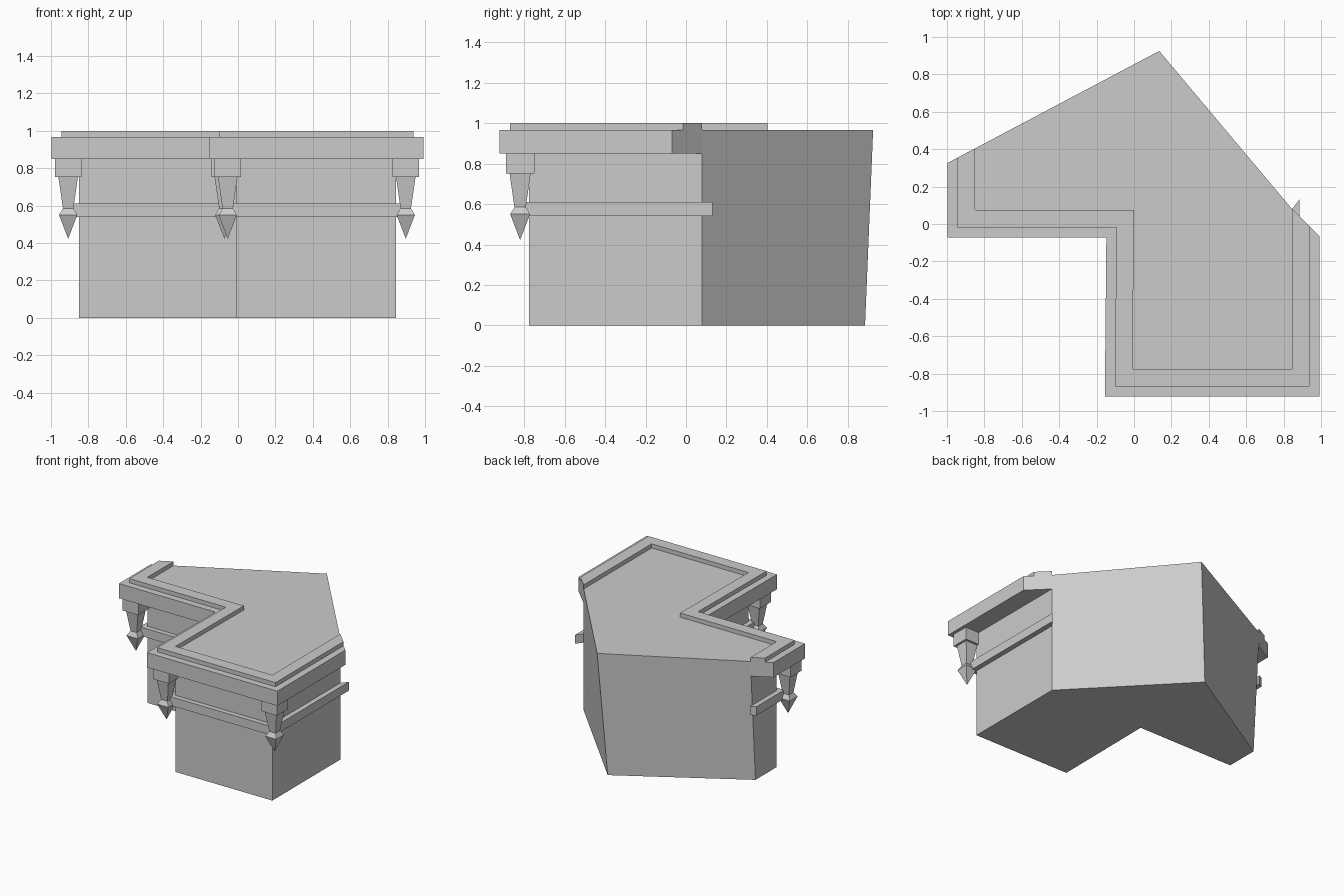
import bpy
import bmesh
from mathutils import Vector

default_cube = bpy.data.objects.get("Cube")
if default_cube:
    bpy.data.objects.remove(default_cube, do_unlink=True)

# One plain stone colour
stone = bpy.data.materials.new("light_grey_stone")
stone.use_nodes = True
stone.diffuse_color = (0.6, 0.6, 0.6, 1)
bsdf = stone.node_tree.nodes["Principled BSDF"]
bsdf.inputs["Base Color"].default_value = stone.diffuse_color
bsdf.inputs["Roughness"].default_value = 0.8


def loft(name, rings, cap=True, closed=False):
    """Skin a list of equal-length point loops into one flat-shaded mesh."""
    bm = bmesh.new()
    loops = [[bm.verts.new(p) for p in ring] for ring in rings]
    pairs = list(zip(loops, loops[1:]))
    for a, b in pairs:
        n = len(a)
        for i in range(n):
            j = (i + 1) % n
            bm.faces.new((a[i], a[j], b[j], b[i]))
    if cap:
        bm.faces.new(loops[0])
        bm.faces.new(loops[-1])
    bmesh.ops.remove_doubles(bm, verts=bm.verts, dist=0.0005)
    bmesh.ops.recalc_face_normals(bm, faces=bm.faces)
    mesh = bpy.data.meshes.new(name)
    bm.to_mesh(mesh)
    bm.free()
    mesh.materials.append(stone)
    obj = bpy.data.objects.new(name, mesh)
    bpy.context.collection.objects.link(obj)
    return obj


# Wall line around the front of the building, from the right wing to the left side
wall = [Vector(p) for p in ((-0.85, 0.404), (-0.85, 0.075), (0, 0.075),
                            (-0.008, -0.775), (0.845, -0.775), (0.845, 0.08))]
corner_dirs = [(-1, -1), (-1, -1), (-1, -1), (1, -1)]


def trim(name, profile, first_dir, last_dir):
    """Sweep an (offset, height) profile along the wall with mitred corners."""
    dirs = [Vector(d) for d in [first_dir, *corner_dirs, last_dir]]
    rings = [[(*(p + d * out), z) for out, z in profile] for p, d in zip(wall, dirs)]
    return loft(name, rings)


# Main body: L-shaped block with a pointed back that leans outward at the top
def outline(back_corner, apex, z):
    return [(*p, z) for p in [back_corner, *wall[1:], apex]]


loft("building_body", [outline((-0.85, 0.34), (0.07, 0.885), 0),
                       outline((-0.85, 0.404), (0.135, 0.925), 0.967)])

# Cornice with stepped parapet
trim("cornice", [(0, 0.85), (0.148, 0.85), (0.148, 0.967),
                 (0.094, 0.967), (0.094, 1.0), (0, 1.0)],
     (-1, -0.53), (1, -1))

# Belt course halfway up the wall
trim("belt_course", [(0, 0.54), (0.04, 0.54), (0.04, 0.61), (0, 0.61)],
     (-1, -0.5), (1, 1.3))

# Pendant brackets below the cornice corners: block, tapered shaft, flared point
bracket_steps = [(0.07, 0.85), (0.07, 0.752), (0.052, 0.752),
                 (0.028, 0.585), (0.049, 0.55), (0.0, 0.425)]
signs = [(-1, -1), (1, -1), (1, 1), (-1, 1)]
spots = {"wing_bracket": (-0.908, 0.013), "inner_corner_bracket": (-0.073, 0.003),
         "front_right_bracket": (-0.055, -0.82), "front_left_bracket": (0.897, -0.82)}
for name, (cx, cy) in spots.items():
    rings = [[(cx + sx * h, cy + sy * h, z) for sx, sy in signs]
             for h, z in bracket_steps[:-1]]
    tip_size = 0.001
    tip_z = bracket_steps[-1][1]
    rings.append([(cx + sx * tip_size, cy + sy * tip_size, tip_z) for sx, sy in signs])
    loft(name, rings)
